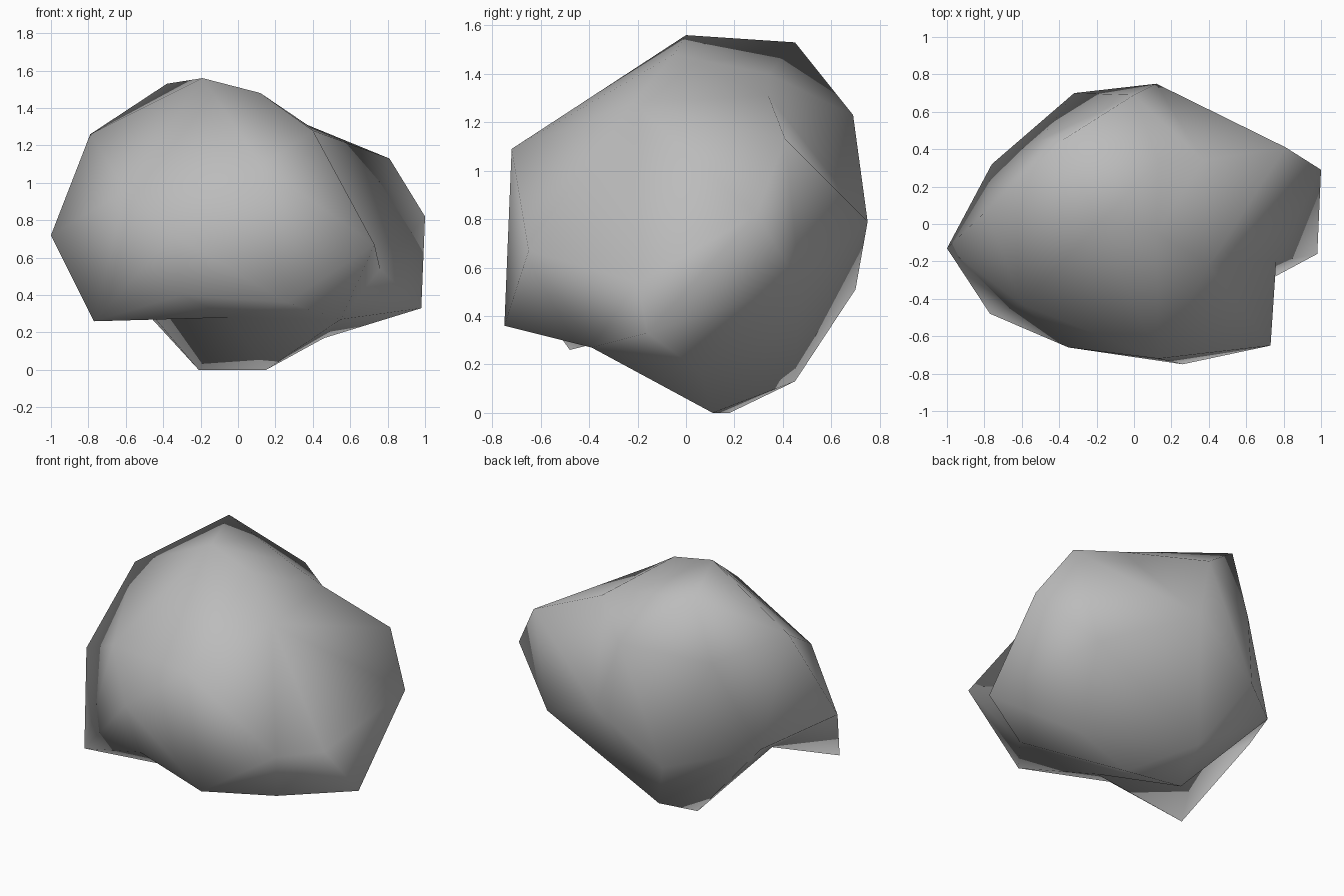
import bpy
import bmesh
from mathutils import Vector

default_cube = bpy.data.objects.get("Cube")
if default_cube:
    bpy.data.objects.remove(default_cube, do_unlink=True)

# Corner points of the boulder, grouped by side
crown = [(-.19, 0, 1.56), (-.38, .45, 1.53), (.13, .34, 1.4), (.37, .34, 1.31),
         (.12, -.05, 1.48), (.4, -.22, 1.28), (-.79, .07, 1.26)]
front = [(.13, -.72, 1.09), (.73, -.65, .67), (.26, -.75, .36),
         (-.35, -.66, .72), (-.3, -.58, .4), (-.6, -.43, .96), (-.77, -.48, .26)]
flanks = [(-1, -.13, .72), (-.76, .32, .6), (.81, .41, 1.13), (1, .29, .82),
          (.98, -.16, .33), (.76, -.2, .54)]
back = [(0, .69, 1.23), (-.5, .45, 1.14), (.12, .75, .79),
        (-.32, .7, .51), (.67, .47, .53)]
base = [(.15, .11, 0), (-.21, .18, 0), (-.12, .45, .13), (.46, .06, .17),
        (.55, -.39, .27), (-.05, -.4, .28), (-.55, -.1, .4)]
corners = [Vector(p) for p in crown + front + flanks + back + base]
centre = Vector((0, 0, .75))

# Skin the points as a faceted ball, then move each one out to its true place
bm = bmesh.new()
balls = [bm.verts.new((p - centre).normalized()) for p in corners]
bmesh.ops.convex_hull(bm, input=balls)
for vert, corner in zip(balls, corners):
    vert.co = corner
bmesh.ops.recalc_face_normals(bm, faces=bm.faces[:])
for face in bm.faces:
    face.smooth = True

mesh = bpy.data.meshes.new("boulder")
bm.to_mesh(mesh)
bm.free()
boulder = bpy.data.objects.new("boulder", mesh)
bpy.context.collection.objects.link(boulder)

# Plain stone colour
stone = bpy.data.materials.new("stone_grey")
stone.use_nodes = True
grey = (.5, .5, .5, 1)
stone.diffuse_color = grey
stone.node_tree.nodes["Principled BSDF"].inputs["Base Color"].default_value = grey
mesh.materials.append(stone)
